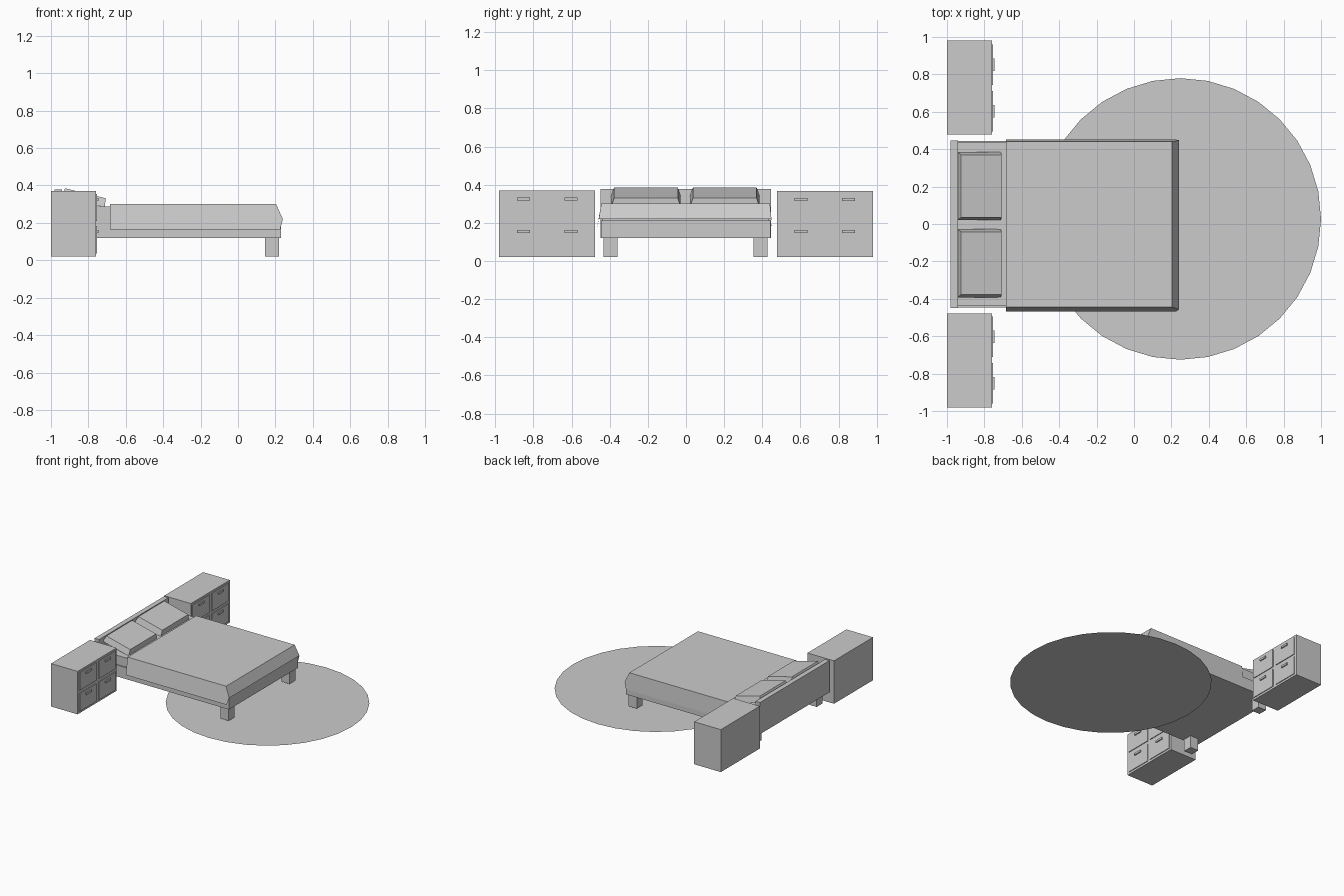
import bpy
import bmesh
from math import radians
from mathutils import Matrix

if "Cube" in bpy.data.objects:
    bpy.data.objects.remove(bpy.data.objects["Cube"])


def add_object(name, bm):
    bmesh.ops.recalc_face_normals(bm, faces=bm.faces)
    mesh = bpy.data.meshes.new(name)
    bm.to_mesh(mesh)
    bm.free()
    ob = bpy.data.objects.new(name, mesh)
    bpy.context.collection.objects.link(ob)
    return ob


def box(name, x, y, z):
    """Box from (min, max) ranges along each axis."""
    bm = bmesh.new()
    bmesh.ops.create_cube(bm, size=1)
    for v in bm.verts:
        for i, r in enumerate((x, y, z)):
            v.co[i] = r[0] if v.co[i] < 0 else r[1]
    return add_object(name, bm)


# Round rug: flat disc on the floor
bm = bmesh.new()
bmesh.ops.create_circle(bm, cap_ends=True, segments=32, radius=0.7525,
                        matrix=Matrix.Translation((0.2475, 0.027, 0)))
rug = add_object("rug", bm)
if rug.data.polygons[0].normal.z < 0:
    rug.data.flip_normals()

# Bed frame, headboard and mattress
box("bed_frame", (-0.94, 0.23), (-0.446, 0.444), (0.12, 0.213))
box("headboard", (-0.98, -0.94), (-0.448, 0.446), (0.12, 0.378))
box("mattress", (-0.94, 0.197), (-0.438, 0.436), (0.213, 0.288))

# Four square legs
for end, x in (("head", -0.89), ("foot", 0.182)):
    for side, y in (("right", -0.396), ("left", 0.39)):
        box(f"{end}_leg_{side}", (x - 0.037, x + 0.037),
            (y - 0.037, y + 0.037), (0.02, 0.12))

# Blanket: draped sheet with two side flaps and a short foot flap
bm = bmesh.new()
rows = []
for s, top, mid, low in ((-1, 0.444, 0.457, 0.468), (1, 0.44, 0.448, 0.451)):
    pts = [(-0.685, s * top, 0.302), (0.203, s * top, 0.302),
           (0.24, s * mid, 0.22), (0.225, s * low, 0.165),
           (-0.685, s * low, 0.165)]
    rows.append([bm.verts.new(p) for p in pts])
    a = rows[-1]
    bm.faces.new((a[0], a[1], a[3], a[4]))
    bm.faces.new((a[1], a[2], a[3]))
r, l = rows
bm.faces.new((r[0], r[1], l[1], l[0]))
bm.faces.new((r[1], r[2], l[2], l[1]))
blanket = add_object("blanket", bm)
if max(blanket.data.polygons, key=lambda p: p.area).normal.z < 0:
    blanket.data.flip_normals()

# Pillows: tapered cushions leaning on the headboard
for side, y in (("right", -0.21), ("left", 0.203)):
    bm = bmesh.new()
    bmesh.ops.create_cube(bm, size=1)
    for v in bm.verts:
        taper = 0.015 if v.co.z > 0 else 0.0
        v.co.x *= 2 * (0.12 - taper * 0.6)
        v.co.y *= 2 * (0.182 - taper)
        v.co.z *= 0.048
    pillow = add_object(f"pillow_{side}", bm)
    pillow.location = (-0.822, y, 0.335)
    pillow.rotation_euler = (0, radians(14), 0)

# Nightstands: cabinet with a two by two grid of drawers and bar handles
for side, s, top in (("right", -1, 0.37), ("left", 1, 0.366)):
    def span(c, half):
        return (s * c - half, s * c + half)
    box(f"nightstand_{side}", (-1.0, -0.76), span(0.729, 0.251), (0.02, top))
    for col, y in (("inner", 0.603), ("outer", 0.852)):
        for row, z in (("lower", 0.11), ("upper", top - 0.088)):
            tag = f"{row}_{col}_{side}"
            box(f"drawer_{tag}", (-0.762, -0.754), span(y, 0.109),
                (z - 0.073, z + 0.073))
            box(f"handle_{tag}", (-0.755, -0.745), span(y, 0.033),
                (z + 0.036, z + 0.052))
